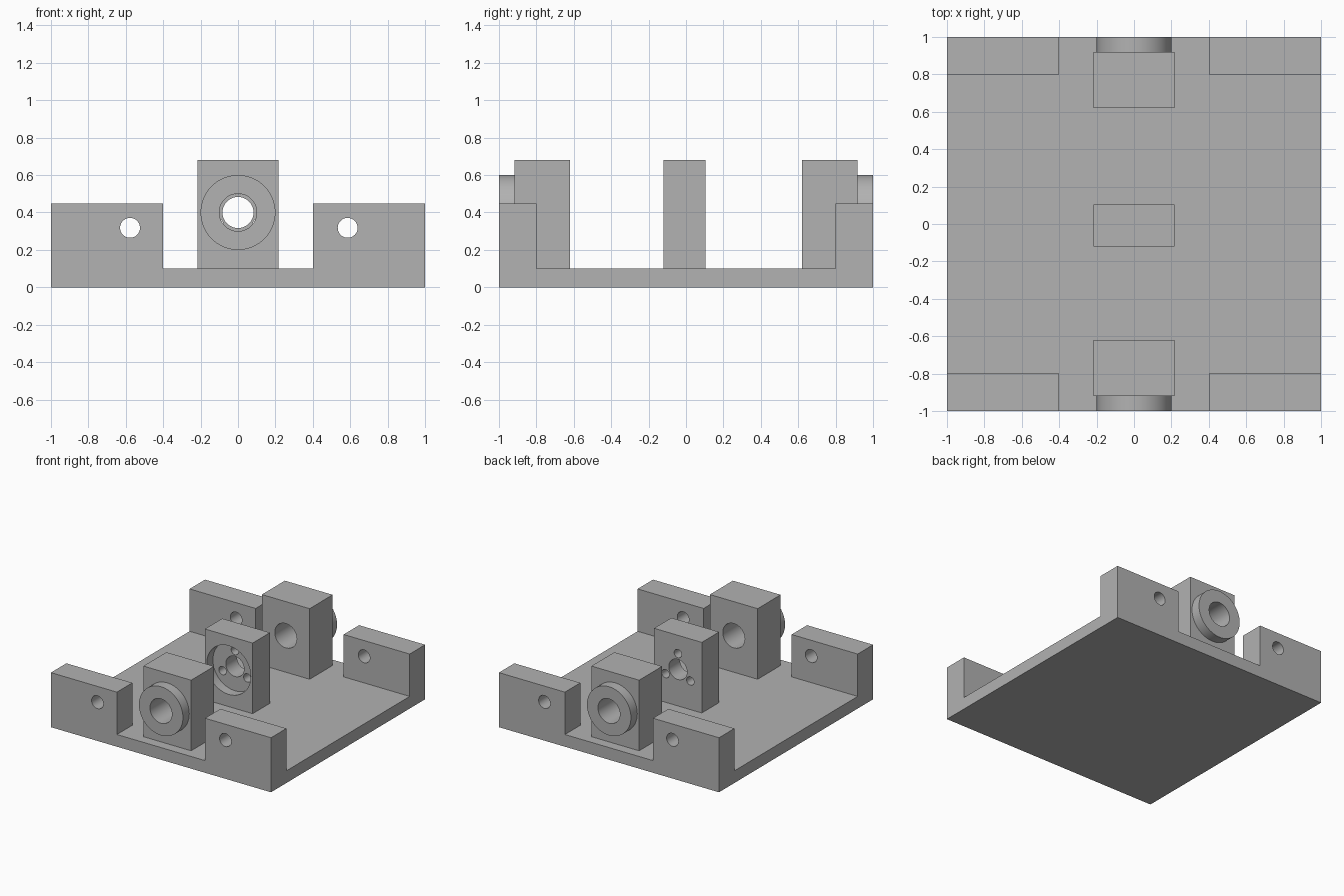
import bpy
import math
from mathutils import Vector

cube = bpy.data.objects.get("Cube")
if cube:
    bpy.data.objects.remove(cube, do_unlink=True)

grey = bpy.data.materials.new("machined_grey")
grey.use_nodes = True
colour = (0.445, 0.445, 0.445, 1)
grey.diffuse_color = colour
grey.node_tree.nodes["Principled BSDF"].inputs["Base Color"].default_value = colour

AXIS_Z = 0.4      # height of the shared bore axis
HALF_W = 0.217    # half width of the bearing blocks
FLOOR = 0.1       # top of the base plate
TOP = 0.68        # top of the bearing blocks


def box(name, low, high):
    low, high = Vector(low), Vector(high)
    bpy.ops.mesh.primitive_cube_add(size=1, location=(low + high) / 2)
    obj = bpy.context.object
    obj.name = name
    obj.scale = high - low
    bpy.ops.object.transform_apply(location=True, rotation=True, scale=True)
    obj.data.materials.append(grey)
    return obj


def rod(name, x, z, radius, y0, y1):
    """Cylinder lying along y."""
    bpy.ops.mesh.primitive_cylinder_add(
        vertices=64, radius=radius, depth=y1 - y0,
        location=(x, (y0 + y1) / 2, z), rotation=(math.pi / 2, 0, 0))
    obj = bpy.context.object
    obj.name = name
    bpy.ops.object.transform_apply(location=True, rotation=True, scale=True)
    obj.data.materials.append(grey)
    return obj


def combine(target, tool, operation="DIFFERENCE"):
    mod = target.modifiers.new(operation.lower(), "BOOLEAN")
    mod.operation = operation
    mod.solver = "EXACT"
    mod.object = tool
    bpy.ops.object.select_all(action="DESELECT")
    bpy.context.view_layer.objects.active = target
    target.select_set(True)
    bpy.ops.object.modifier_apply(modifier=mod.name)
    bpy.data.objects.remove(tool, do_unlink=True)


def finish(obj):
    bpy.ops.object.select_all(action="DESELECT")
    bpy.context.view_layer.objects.active = obj
    obj.select_set(True)
    bpy.ops.object.shade_smooth_by_angle(angle=math.radians(30))


# Base plate with four corner lugs, milled from one slab by two crossing channels
base = box("base_with_lugs", (-1, -1, 0), (1, 1, 0.448))
combine(base, box("channel", (-0.4, -2, FLOOR), (0.4, 2, 1)))
combine(base, box("channel", (-2, -0.8, FLOOR), (2, 0.8, 1)))
for x in (-0.577, 0.586):
    combine(base, rod("lug_hole", x, 0.318, 0.053, -1.2, 1.2))
finish(base)

# Front and back bearing blocks with an outward boss and a through bore
for name, side in (("front", -1), ("back", 1)):
    y0, y1 = sorted((side * 0.62, side * 0.918))
    block = box(name + "_bearing_block", (-HALF_W, y0, FLOOR), (HALF_W, y1, TOP))
    b0, b1 = sorted((side * 0.85, side * 1.0))
    combine(block, rod("boss", 0, AXIS_Z, 0.2, b0, b1), "UNION")
    c0, c1 = sorted((side * 0.4, side * 1.2))
    combine(block, rod("bore", 0, AXIS_Z, 0.1, c0, c1))
    finish(block)

# Middle motor block: shallow round pocket, shaft hole and three bolt holes
mount = box("middle_motor_block", (-HALF_W, -0.12, FLOOR), (HALF_W, 0.105, TOP))
combine(mount, rod("pocket", 0, AXIS_Z, 0.2, -0.3, -0.04))
combine(mount, rod("shaft_hole", 0, AXIS_Z, 0.083, -0.3, 0.3))
for i in range(3):
    a = math.radians(90 + 120 * i)
    combine(mount, rod("bolt_hole", 0.13 * math.cos(a),
                       AXIS_Z + 0.13 * math.sin(a), 0.034, -0.3, 0.3))
finish(mount)
